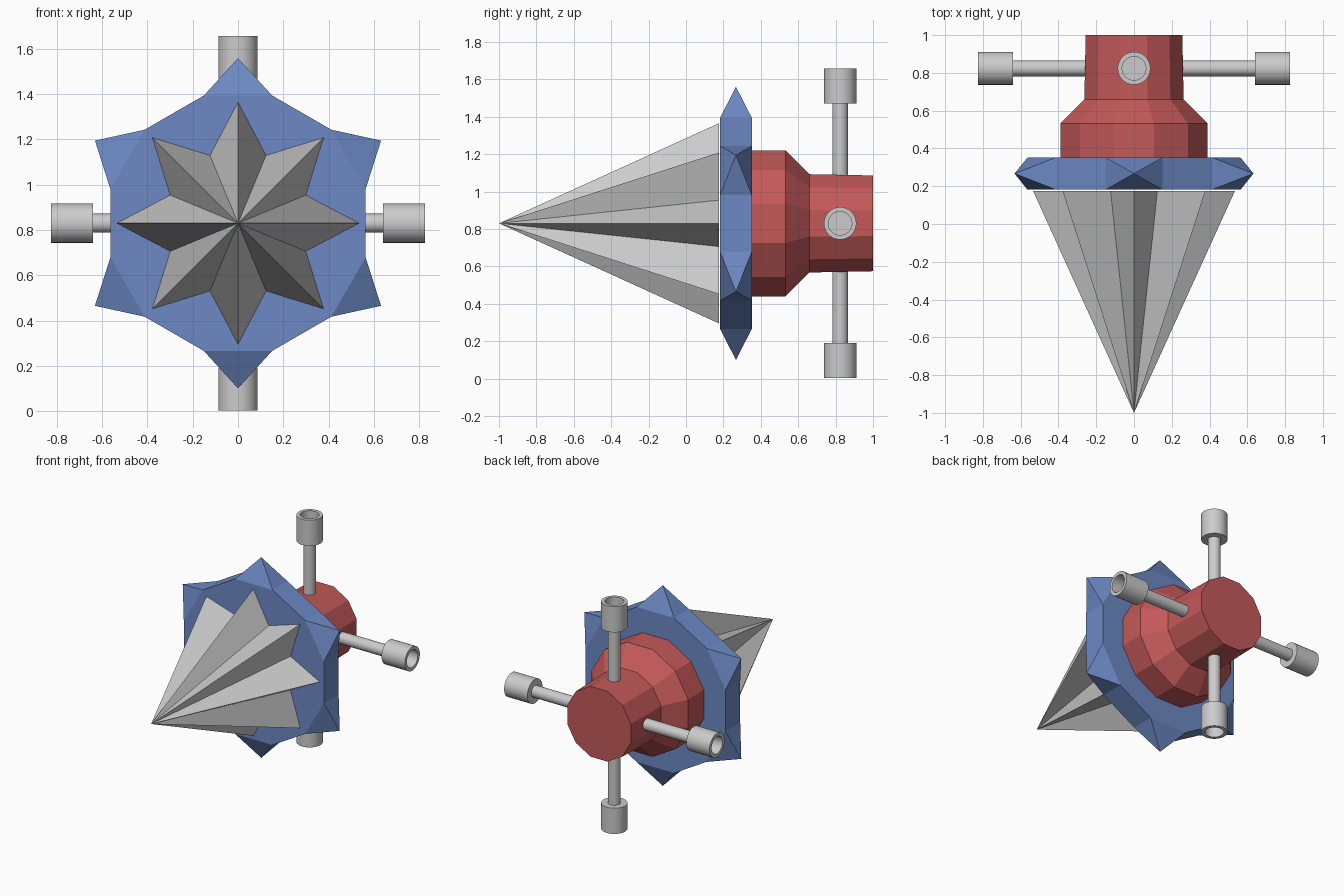
import bpy, bmesh
from math import cos, sin, pi, radians

if "Cube" in bpy.data.objects:
    bpy.data.objects.remove(bpy.data.objects["Cube"])

CZ = 0.83   # height of the main axis, which runs along y


def material(name, rgb):
    m = bpy.data.materials.new(name)
    m.diffuse_color = (*rgb, 1)
    m.use_nodes = True
    m.node_tree.nodes["Principled BSDF"].inputs["Base Color"].default_value = m.diffuse_color
    return m


def finish(bm, name, mat=None, smooth=False):
    bmesh.ops.recalc_face_normals(bm, faces=bm.faces)
    me = bpy.data.meshes.new(name)
    bm.to_mesh(me)
    bm.free()
    ob = bpy.data.objects.new(name, me)
    bpy.context.collection.objects.link(ob)
    if mat:
        me.materials.append(mat)
    if smooth:
        bpy.ops.object.select_all(action='DESELECT')
        ob.select_set(True)
        bpy.context.view_layer.objects.active = ob
        bpy.ops.object.shade_smooth_by_angle(angle=radians(40))
    return ob


def on_axis(r, angle, y):
    return (r * cos(angle), y, CZ + r * sin(angle))


def loft(bm, profile, n, place, offset=0.0):
    """Capped stack of n-sided rings; returns the side faces of each band."""
    rings = [[bm.verts.new(place(r, offset + 2 * pi * i / n, h)) for i in range(n)]
             for r, h in profile]
    sides = []
    for a, b in zip(rings, rings[1:]):
        for i in range(n):
            j = (i + 1) % n
            sides.append(bm.faces.new((a[i], a[j], b[j], b[i])))
    bm.faces.new(rings[0])
    bm.faces.new(rings[-1])
    return sides


blue = material("blue", (0.15, 0.25, 0.55))
red = material("red", (0.55, 0.10, 0.10))

# Fluted drill cone: eight-pointed star base drawn to a tip
bm = bmesh.new()
tip = bm.verts.new((0, -1, CZ))
star = [bm.verts.new(on_axis(0.324 if i % 2 else 0.535, i * pi / 8, 0.176)) for i in range(16)]
for i in range(16):
    bm.faces.new((tip, star[i], star[(i + 1) % 16]))
bm.faces.new(star)
finish(bm, "drill_cone")

# Twelve-sided collar with every other side pulled out to a spike
bm = bmesh.new()
sides = loft(bm, [(0.584, 0.182), (0.584, 0.352)], 12, on_axis, radians(15))
for k, f in enumerate(sides):
    angle = radians(30 + 30 * k)
    if k % 2 == 0:
        v = bmesh.ops.poke(bm, faces=[f])['verts'][0]
        v.co = on_axis(0.73, angle, 0.267)
finish(bm, "spiked_collar", blue)

# Stepped motor housing
bm = bmesh.new()
loft(bm, [(0.404, 0.352), (0.404, 0.532), (0.272, 0.66), (0.265, 1.0)], 12, on_axis, radians(15))
finish(bm, "housing", red)

# Four thruster arms: thin rod with a hollow cup at the end
rod_cup = [(0.042, 0.18), (0.042, 0.64), (0.087, 0.64), (0.087, 0.827),
           (0.063, 0.827), (0.063, 0.74)]
for name, t in (("right", 0), ("top", 90), ("left", 180), ("bottom", 270)):
    c, s = round(cos(radians(t))), round(sin(radians(t)))

    def along_arm(r, a, h):
        u = r * cos(a)
        return (h * c - u * s, 0.824 + r * sin(a), CZ + h * s + u * c)

    bm = bmesh.new()
    loft(bm, rod_cup, 32, along_arm)
    finish(bm, name + "_thruster_arm", smooth=True)
